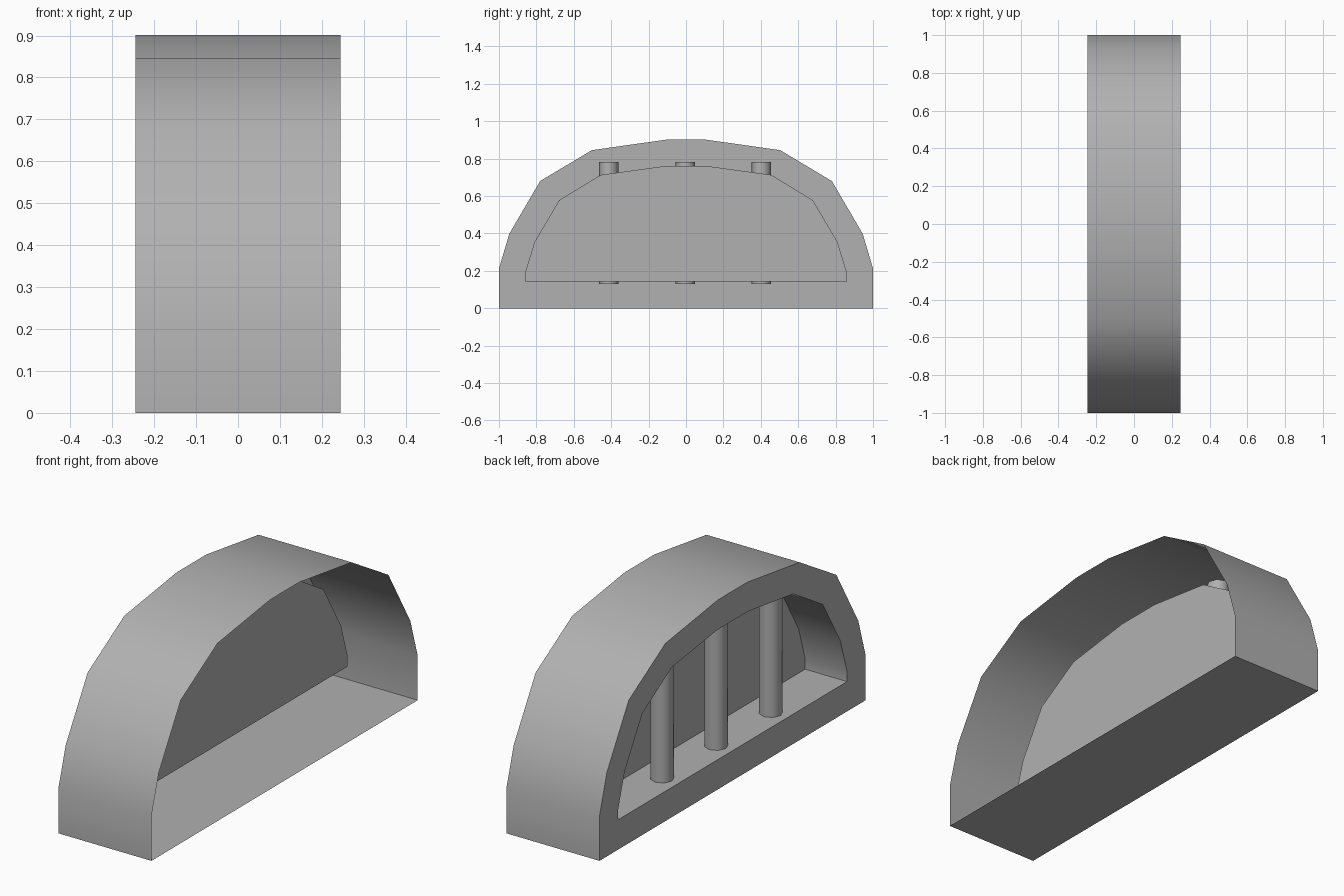
import bpy, bmesh, math

if "Cube" in bpy.data.objects:
    bpy.data.objects.remove(bpy.data.objects["Cube"])

X_FACE, X_PANEL, X_OPEN = -0.245, -0.025, 0.245

# Half profiles in (y, z), from the bottom corner up to the crown
OUTER = [(1.0, 0.0), (1.0, 0.212), (0.945, 0.398), (0.78, 0.68), (0.504, 0.845), (0.11, 0.901)]
INNER = [(0.86, 0.142), (0.86, 0.19), (0.81, 0.354), (0.678, 0.578), (0.456, 0.713), (0.115, 0.76)]

# Mid grey for every part
grey = bpy.data.materials.new("mid_grey")
grey.diffuse_color = (0.44, 0.44, 0.44, 1)
grey.use_nodes = True
grey.node_tree.nodes["Principled BSDF"].inputs["Base Color"].default_value = grey.diffuse_color


def finish(obj, angle):
    obj.data.materials.append(grey)
    bpy.ops.object.select_all(action='DESELECT')
    obj.select_set(True)
    bpy.context.view_layer.objects.active = obj
    bpy.ops.object.shade_smooth_by_angle(angle=math.radians(angle))


def loop(bm, half, x):
    pts = half + [(-y, z) for y, z in reversed(half)]
    return [bm.verts.new((x, y, z)) for y, z in pts]


def bridge(bm, a, b):
    n = len(a)
    for i in range(n):
        j = (i + 1) % n
        bm.faces.new((a[i], a[j], b[j], b[i]))


# Arched window frame: outer shell (open behind), face ring, recess walls, back panel
bm = bmesh.new()
back = loop(bm, OUTER, X_OPEN)
front = loop(bm, OUTER, X_FACE)
lip = loop(bm, INNER, X_FACE)
recess = loop(bm, INNER, X_PANEL)
bridge(bm, back, front)
bridge(bm, front, lip)
bridge(bm, lip, recess)
panel = bm.faces.new(recess)
bm.normal_update()
# Panel looks out through the opening, towards -x
if panel.normal.x > 0:
    bmesh.ops.reverse_faces(bm, faces=bm.faces[:])
bmesh.ops.recalc_face_normals(bm, faces=bm.faces[:])
mesh = bpy.data.meshes.new("window_frame")
bm.to_mesh(mesh)
bm.free()
frame = bpy.data.objects.new("window_frame", mesh)
bpy.context.collection.objects.link(frame)
finish(frame, 40)

# Three upright bars set into the recess
Z0, Z1 = 0.13, 0.783
for i, y in enumerate((-0.413, -0.003, 0.403)):
    bpy.ops.mesh.primitive_cylinder_add(vertices=8, radius=0.052, depth=Z1 - Z0,
                                        location=(-0.157, y, (Z0 + Z1) / 2))
    bar = bpy.context.object
    bar.name = f"window_bar_{i + 1}"
    finish(bar, 50)
